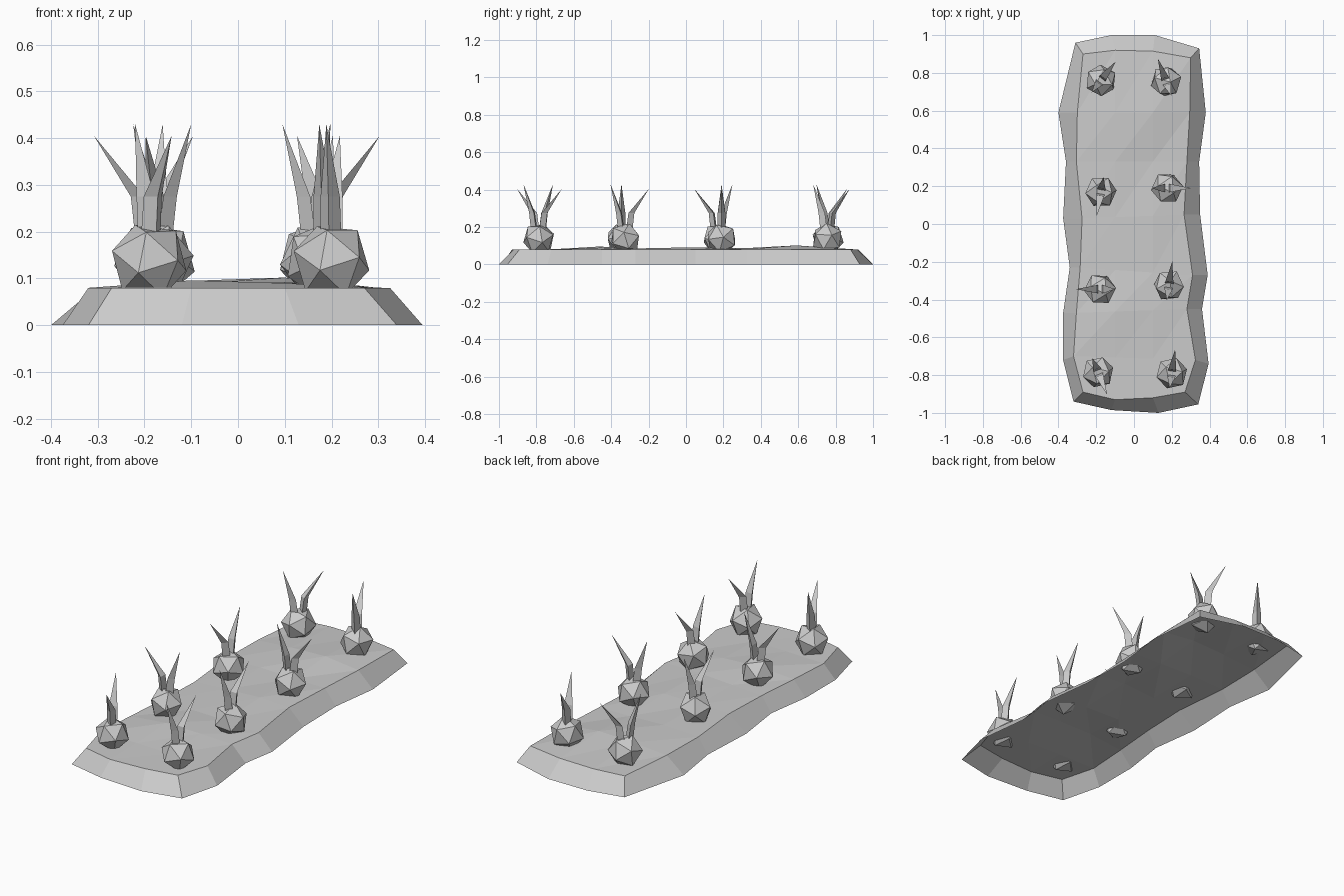
import bpy, math, random
from mathutils import Vector, Matrix, Euler

if "Cube" in bpy.data.objects:
    bpy.data.objects.remove(bpy.data.objects["Cube"])

random.seed(4)


def make(name, verts, faces):
    me = bpy.data.meshes.new(name)
    me.from_pydata([tuple(v) for v in verts], [], faces)
    me.update()
    ob = bpy.data.objects.new(name, me)
    bpy.context.collection.objects.link(ob)
    return ob


# Soil bed: rows from front to back, (x, y) of ground and rim on each side
left_ground = [(-.32, -.94), (-.375, -.72), (-.375, -.47), (-.34, -.23),
               (-.375, .03), (-.36, .33), (-.40, .59), (-.31, .96)]
right_ground = [(.34, -.955), (.395, -.74), (.36, -.45), (.39, -.27),
                (.35, .05), (.345, .33), (.38, .59), (.345, .93)]
left_rim = [(-.27, -.89), (-.32, -.70), (-.305, -.47), (-.285, -.23),
            (-.275, .03), (-.305, .33), (-.30, .59), (-.27, .90)]
right_rim = [(.27, -.89), (.325, -.72), (.28, -.45), (.31, -.27),
             (.265, .05), (.28, .33), (.295, .59), (.30, .88)]
front_ground, back_ground = [(-.12, -.985), (.13, -1)], [(-.12, 1), (.11, 1)]
front_rim, back_rim = [(-.10, -.93), (.10, -.92)], [(-.10, .92), (.10, .915)]
crown = [(.08, .08), (.082, .08), (.096, .09), (.082, .086),
         (.085, .092), (.088, .082), (.095, .102), (.08, .08)]

TOP = .08
verts, faces = [], []
for i in range(8):
    l, r = left_rim[i], right_rim[i]
    if i == 0:
        mid = front_rim
    elif i == 7:
        mid = back_rim
    else:
        mid = [(-.10, l[1] * .67 + r[1] * .33), (.10, l[1] * .33 + r[1] * .67)]
    verts.append((*l, TOP))
    verts += [(*m, z) for m, z in zip(mid, crown[i])]
    verts.append((*r, TOP))
for i in range(7):
    for j in range(3):
        a = i * 4 + j
        faces += [(a, a + 1, a + 5), (a, a + 5, a + 4)]

# Sloping banks; the underside stays open
rim = [0, 1, 2] + [i * 4 + 3 for i in range(8)] + [30, 29] + [i * 4 for i in range(7, 0, -1)]
ground = [left_ground[0]] + front_ground + right_ground + back_ground[::-1] + left_ground[:0:-1]
base = len(verts)
verts += [(*p, 0) for p in ground]
n = len(rim)
for k in range(n):
    m = (k + 1) % n
    faces.append((base + k, base + m, rim[m], rim[k]))
make("soil_bed", verts, faces)


def bulb(name, x, y):
    bpy.ops.mesh.primitive_ico_sphere_add(subdivisions=1, radius=.086)
    ob = bpy.context.object
    ob.name = name
    rot = Euler([random.uniform(-.5, .5) for _ in range(3)]).to_matrix().to_4x4()
    ob.data.transform(Matrix.Translation((x, y, .138)) @ rot)


def leaves(name, x, y, deg):
    # Two three-sided blades flaring apart, one leaning further than the other
    verts, faces = [], []
    for turn, lean, height in ((0, .128, .405), (180, .08, .43)):
        rot = Matrix.Rotation(math.radians(deg + turn), 4, 'Z')
        b = len(verts)
        for off, z, rad in ((.018, .18, .026), (.03, .275, .024)):
            for k in range(3):
                a = k * math.tau / 3
                verts.append(rot @ Vector((off + rad * .8 * math.cos(a), rad * math.sin(a), z)))
        verts.append(rot @ Vector((lean, 0, height)))
        for k in range(3):
            m = (k + 1) % 3
            faces += [(b + k, b + m, b + 3 + m, b + 3 + k), (b + 3 + k, b + 3 + m, b + 6)]
        faces.append((b + 2, b + 1, b))
    ob = make(name, verts, faces)
    ob.location = (x, y, 0)


# Plants: x, y, heading of the longer leaf
plants = [(-.19, -.785, -68), (.20, -.79, 82), (-.18, -.345, 180), (.185, -.325, 82),
          (-.175, .17, -100), (.175, .19, 0), (-.175, .76, 52), (.17, .755, 110)]
for i, (x, y, deg) in enumerate(plants, 1):
    bulb(f"bulb_{i}", x, y)
    leaves(f"leaves_{i}", x, y, deg)
